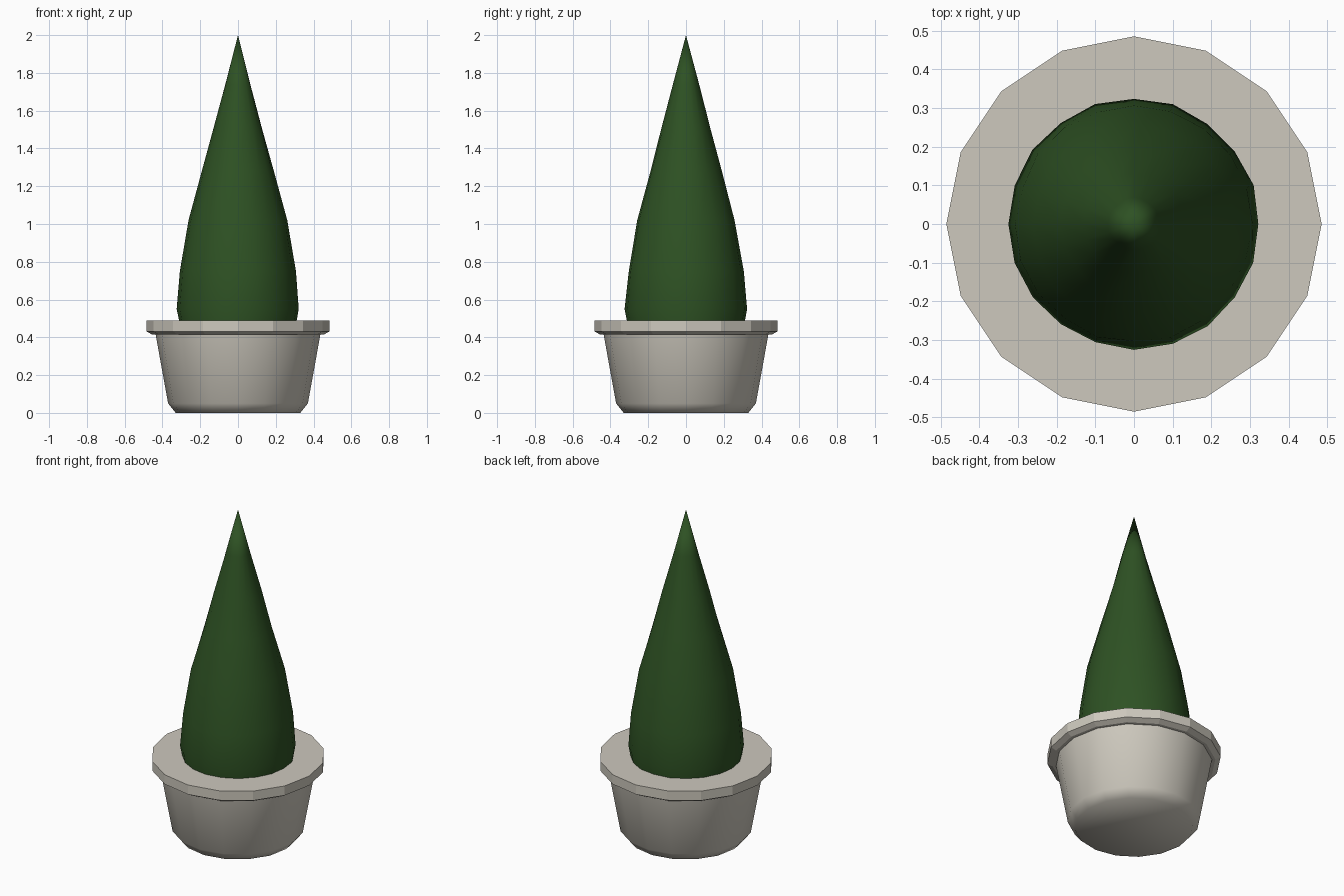
import bpy, bmesh, math, random

if "Cube" in bpy.data.objects:
    bpy.data.objects.remove(bpy.data.objects["Cube"])

random.seed(4)


def material(name, rgb):
    m = bpy.data.materials.new(name)
    m.diffuse_color = (*rgb, 1)
    m.use_nodes = True
    m.node_tree.nodes["Principled BSDF"].inputs["Base Color"].default_value = m.diffuse_color
    return m


def lathe(name, profile, sides, mat, smooth, jitter=0.0):
    """Closed turned solid from (radius, height) points, bottom to top."""
    bm = bmesh.new()
    rings = []
    for r, z in profile:
        if r == 0:
            rings.append([bm.verts.new((0, 0, z))])
            continue
        ring = []
        for i in range(sides):
            a = 2 * math.pi * i / sides
            rr = r + random.uniform(-jitter, jitter)
            ring.append(bm.verts.new((rr * math.cos(a), rr * math.sin(a), z)))
        rings.append(ring)
    for lo, hi in zip(rings, rings[1:]):
        for i in range(sides):
            j = (i + 1) % sides
            if len(hi) == 1:
                bm.faces.new((lo[i], lo[j], hi[0]))
            else:
                bm.faces.new((lo[i], lo[j], hi[j], hi[i]))
    bm.faces.new(rings[0][::-1])
    if len(rings[-1]) > 1:
        bm.faces.new(rings[-1])
    me = bpy.data.meshes.new(name)
    bm.to_mesh(me)
    bm.free()
    me.materials.append(mat)
    ob = bpy.data.objects.new(name, me)
    bpy.context.collection.objects.link(ob)
    if smooth:
        bpy.ops.object.select_all(action='DESELECT')
        ob.select_set(True)
        bpy.context.view_layer.objects.active = ob
        bpy.ops.object.shade_smooth_by_angle(angle=math.radians(smooth))
    return ob


stone = material("warm_grey_stone", (0.61, 0.58, 0.51))
leaf = material("dark_green_leaf", (0.027, 0.083, 0.017))

# Tapered pot body with a bevelled foot
lathe("pot_body", [(0.33, 0.0), (0.37, 0.05), (0.437, 0.42)], 16, stone, 60)

# Faceted rim with a chamfered underside
lathe("pot_rim", [(0.435, 0.415), (0.455, 0.415), (0.485, 0.432), (0.485, 0.49)],
      16, stone, None)

# Pointed shrub, slightly uneven
lathe("shrub", [(0.30, 0.42), (0.323, 0.55), (0.305, 0.75), (0.26, 1.02),
                (0.19, 1.28), (0.13, 1.5), (0.067, 1.74), (0, 2.0)],
      20, leaf, 60, jitter=0.003)
